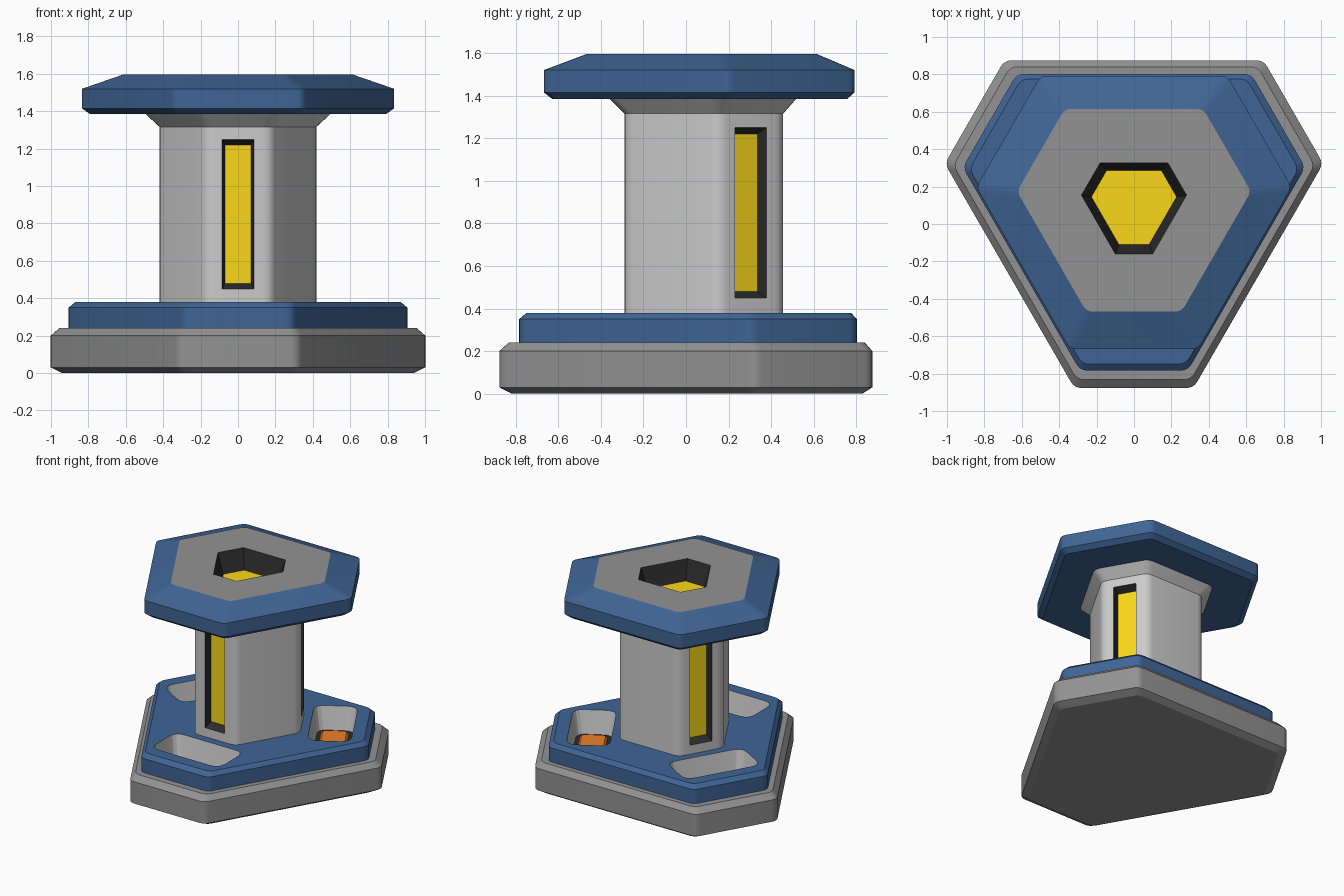
import bpy, bmesh, math
from mathutils import Vector, Matrix

if "Cube" in bpy.data.objects:
    bpy.data.objects.remove(bpy.data.objects["Cube"])

YC = 0.107                                   # centre of the three-fold symmetry
TURNS = [("front", 0), ("right", 120), ("left", 240)]
BASE = (0.768, 0.984)                        # centre to long side, centre to short side
CAP = (0.685, 0.775)


def material(name, rgb):
    m = bpy.data.materials.new(name)
    m.diffuse_color = (*rgb, 1)
    m.use_nodes = True
    m.node_tree.nodes["Principled BSDF"].inputs["Base Color"].default_value = m.diffuse_color
    return m


BLUE = material("blue", (0.05, 0.13, 0.30))
LIGHT = material("light_grey", (0.6, 0.6, 0.6))
GREY = material("mid_grey", (0.29, 0.29, 0.29))
DARK = material("dark", (0.025, 0.025, 0.025))
YELLOW = material("yellow", (0.95, 0.68, 0.01))
ORANGE = material("orange", (0.85, 0.22, 0.02))


def rounded(pts, t, n=4):
    """Round every corner of a closed 2D outline."""
    if t == 0:
        return pts
    out = []
    for i, p in enumerate(pts):
        a = p + (pts[i - 1] - p).normalized() * t
        b = p + (pts[(i + 1) % len(pts)] - p).normalized() * t
        for k in range(n + 1):
            s = k / n
            out.append(a * (1 - s) ** 2 + p * 2 * s * (1 - s) + b * s * s)
    return out


def hexagon(shape, scale, z, t):
    """Triangle with cut corners: three long and three short sides."""
    L, S = shape[0] * scale, shape[1] * scale
    h = (L - S / 2) / math.cos(math.pi / 6)
    pts = []
    for _, deg in TURNS:
        r = Matrix.Rotation(math.radians(deg), 2)
        pts += [r @ Vector((-h, -S)), r @ Vector((h, -S))]
    return [Vector((p.x, p.y + YC, z)) for p in rounded(pts, t)]


def rect(hx, hy, z, t=0.0):
    pts = [Vector(p) for p in ((-hx, -hy), (hx, -hy), (hx, hy), (-hx, hy))]
    return [Vector((p.x, p.y, z)) for p in rounded(pts, t)]


def loft(name, loops, mats, bottom=0, top=0, matrix=None):
    """Closed solid through a stack of loops, with chosen cap materials."""
    bm = bmesh.new()
    rings = [[bm.verts.new(p) for p in loop] for loop in loops]
    n = len(rings[0])
    for a, b in zip(rings, rings[1:]):
        for i in range(n):
            j = (i + 1) % n
            bm.faces.new((a[i], a[j], b[j], b[i]))
    bm.faces.new(rings[0][::-1]).material_index = bottom
    bm.faces.new(rings[-1]).material_index = top
    if matrix:
        bm.transform(matrix)
    bmesh.ops.recalc_face_normals(bm, faces=bm.faces)
    mesh = bpy.data.meshes.new(name)
    bm.to_mesh(mesh)
    bm.free()
    for m in mats:
        mesh.materials.append(m)
    ob = bpy.data.objects.new(name, mesh)
    bpy.context.collection.objects.link(ob)
    return ob


def cut(target, cutter):
    mod = target.modifiers.new("cut", 'BOOLEAN')
    mod.operation, mod.solver, mod.object = 'DIFFERENCE', 'EXACT', cutter
    mod.material_mode = 'TRANSFER'
    bpy.context.view_layer.objects.active = target
    bpy.ops.object.modifier_apply(modifier=mod.name)


def around(deg):
    """Turn a part made for the front short side about the centre."""
    return Matrix.Translation((0, YC, 0)) @ Matrix.Rotation(math.radians(deg), 4, 'Z')


def stack(shape, levels, t):
    return [hexagon(shape, s, z, t) for s, z in levels]


# Base, deck, column and cap
base = loft("base", stack(BASE, [(0.94, 0), (1, 0.03), (1, 0.2), (0.955, 0.24)], 0.04),
            [GREY, LIGHT, DARK])
deck = loft("deck", stack(BASE, [(0.905, 0.24), (0.905, 0.35), (0.87, 0.38)], 0.04),
            [BLUE, LIGHT, DARK])
column = loft("column", stack(CAP, [(0.51, 0.37), (0.51, 1.315), (0.6, 1.385)], 0.045),
              [LIGHT, DARK])
cap = loft("cap", stack(CAP, [(0.95, 1.385), (1, 1.415), (1, 1.52), (0.742, 1.595)], 0.035),
           [BLUE, GREY, DARK], top=1)

# Well in the top of the cap with a glowing floor
WELL = (0.22, 0.267)
well = loft("well_cutter", [hexagon(WELL, 0.81, 1.44, 0), hexagon(WELL, 1, 1.595, 0),
                            hexagon(WELL, 1, 1.7, 0)], [DARK])
cut(cap, well)
bpy.data.objects.remove(well)
loft("cap_light", stack(WELL, [(0.81, 1.43), (0.81, 1.444)], 0), [YELLOW])

for side, deg in TURNS:
    # Tall slot in each short column face; local z points out of the face
    face = around(deg) @ Matrix.Translation((0, -0.395, 0.85)) @ Matrix.Rotation(math.pi / 2, 4, 'X')
    slot = loft("slot_cutter", [rect(0.07, 0.37, -0.06), rect(0.085, 0.4, 0),
                                rect(0.085, 0.4, 0.05)], [DARK], matrix=face)
    cut(column, slot)
    bpy.data.objects.remove(slot)
    loft(side + "_column_light", [rect(0.07, 0.37, -0.066), rect(0.07, 0.37, -0.057)],
         [YELLOW], matrix=face)

    # Rounded pocket through the deck into the base, with a lamp on its floor
    place = around(deg) @ Matrix.Translation((0, -0.61, 0))
    pocket = loft("pocket_cutter", [rect(0.27, 0.13, 0.2, 0.07), rect(0.295, 0.155, 0.38, 0.08),
                                    rect(0.295, 0.155, 0.45, 0.08)],
                  [LIGHT, DARK], bottom=1, matrix=place)
    cut(deck, pocket)
    cut(base, pocket)
    bpy.data.objects.remove(pocket)
    loft(side + "_pocket_lamp", [rect(0.21, 0.1, 0.195, 0.03), rect(0.21, 0.1, 0.215, 0.03),
                                 rect(0.19, 0.085, 0.235, 0.03)], [ORANGE], matrix=place)

# Smooth rounded corners, keep chamfers crisp
bpy.ops.object.select_all(action='SELECT')
bpy.ops.object.shade_smooth_by_angle(angle=math.radians(18))
